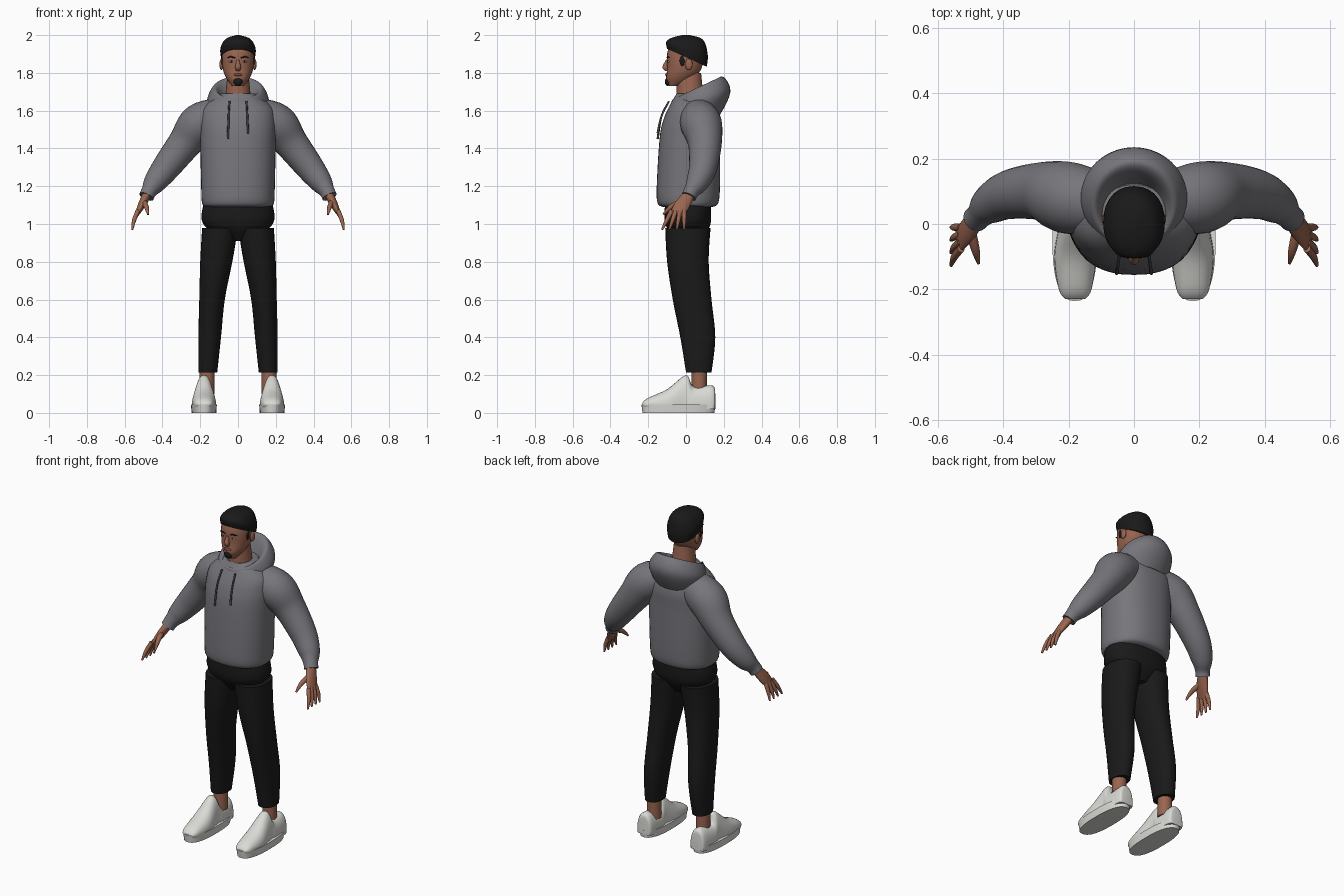
import bpy, bmesh, math
from mathutils import Vector

default_cube = bpy.data.objects.get("Cube")
if default_cube:
    bpy.data.objects.remove(default_cube)

X_AXIS, Y_AXIS, Z_AXIS = Vector((1, 0, 0)), Vector((0, 1, 0)), Vector((0, 0, 1))


def make_material(name, *colour):
    material = bpy.data.materials.new(name)
    material.use_nodes = True
    material.diffuse_color = (*colour, 1)
    for node in material.node_tree.nodes:
        if node.type == 'BSDF_PRINCIPLED':
            node.inputs["Base Color"].default_value = (*colour, 1)
    return material


SKIN = make_material("brown_skin", .32, .13, .08)
LIP = make_material("lip_brown", .2, .07, .05)
HAIR = make_material("black_hair", .01, .01, .01)
FLEECE = make_material("grey_fleece", .18, .18, .2)
CORD = make_material("dark_grey_cord", .07, .07, .08)
CLOTH = make_material("black_cloth", .01, .01, .01)
LEATHER = make_material("off_white_leather", .7, .7, .67)
EYE_WHITE = make_material("eye_white", .5, .5, .5)


def finish(name, bm, material):
    """Turn the bmesh into a smooth object whose hard edges stay sharp."""
    bmesh.ops.recalc_face_normals(bm, faces=bm.faces)
    mesh = bpy.data.meshes.new(name)
    bm.to_mesh(mesh)
    bm.free()
    mesh.materials.append(material)
    part = bpy.data.objects.new(name, mesh)
    bpy.context.collection.objects.link(part)
    bpy.ops.object.select_all(action='DESELECT')
    part.select_set(True)
    bpy.context.view_layer.objects.active = part
    bpy.ops.object.shade_smooth_by_angle(angle=math.radians(50))


def smooth_rows(rows, steps):
    """Pass a cubic curve through every value of the rows."""
    result = []
    last = len(rows) - 1
    for index in range(last):
        start, end = rows[index], rows[index + 1]
        start_slope = (end - rows[max(index - 1, 0)]) / 2
        end_slope = (rows[min(index + 2, last)] - start) / 2
        for step in range(steps):
            t = step / steps
            blend = t * t * (3 - 2 * t)
            curve = start.lerp(end, blend)
            curve += start_slope * (t * (1 - t) * (1 - t)) - end_slope * (t * t * (1 - t))
            result.append(curve)
    return result + [rows[last]]


def power_wave(value, power):
    return math.copysign(abs(value) ** (2 / power), value)


def full_row(x, y, z, width, depth=None, tilt=0):
    return Vector((x, y, z, width, width if depth is None else depth, tilt))


def tube(name, material, rows, side=1, ref=Y_AXIS, axis=None, power=2, segments=28, steps=5, floor=0):
    """Loft rings; a row is a centre, a side radius, a radius along ref and a tilt."""
    rows = smooth_rows([full_row(*row) for row in rows], steps)
    centres = [Vector((side * row[0], row[1], row[2])) for row in rows]
    bm = bmesh.new()
    rings = []
    for index, (row, centre) in enumerate(zip(rows, centres)):
        following = centres[min(index + 1, len(rows) - 1)]
        tangent = axis or (following - centres[max(index - 1, 0)]).normalized()
        along = (ref - tangent * ref.dot(tangent)).normalized()
        across = tangent.cross(along)
        ring = []
        for corner in range(segments):
            angle = math.tau * corner / segments
            depth = power_wave(math.cos(angle), power) * row[4]
            width = power_wave(math.sin(angle), power) * row[3]
            point = centre + along * depth + across * width + Z_AXIS * (depth * row[5])
            point.z = max(point.z, floor)
            ring.append(bm.verts.new(point))
        rings.append(ring)
    for lower, upper in zip(rings, rings[1:]):
        for corner in range(segments):
            bm.faces.new((lower[corner - 1], lower[corner], upper[corner], upper[corner - 1]))
    bm.faces.new(rings[0])
    bm.faces.new(rings[-1])
    finish(name, bm, material)


def stack(name, material, rows, **options):
    """Loft level sections; a row is height, inner x, outer x, front, back and tilt."""
    sections = []
    for z, inner, outer, front, back, *tilt in rows:
        middle = ((inner + outer) / 2, (front + back) / 2, z)
        sections.append((*middle, (outer - inner) / 2, (back - front) / 2, *tilt))
    tube(name, material, sections, axis=Z_AXIS, **options)


def centred_stack(name, material, rows, **options):
    """Loft level sections given by height, half width, front, back and tilt."""
    stack(name, material, [(z, -half, half, *rest) for z, half, *rest in rows], **options)


def ball(name, material, centre, size, side=1):
    bm = bmesh.new()
    bmesh.ops.create_uvsphere(bm, u_segments=20, v_segments=12, radius=1)
    bmesh.ops.scale(bm, vec=size, verts=bm.verts)
    x, y, z = centre
    bmesh.ops.translate(bm, vec=(side * x, y, z), verts=bm.verts)
    finish(name, bm, material)


# Head, neck and hair
centred_stack("head", SKIN, [
    (1.73, .03, -.09, -.04), (1.77, .06, -.105, .04), (1.82, .08, -.1, .08),
    (1.9, .085, -.1, .1), (1.95, .07, -.08, .09), (1.97, .03, -.03, .04)], power=2.2)
centred_stack("neck", SKIN, [(1.6, .075, -.05, .1), (1.8, .055, -.05, .08)])
centred_stack("hair", HAIR, [
    (1.88, .09, -.1, .11, -.45), (1.93, .093, -.105, .115, -.3),
    (1.98, .065, -.08, .09, -.05), (2, .01, -.02, .02)], power=2.2)

# Nose, mouth and beard
tube("nose", SKIN, [(0, -.1, 1.87, .006), (0, -.11, 1.83, .015), (0, -.1, 1.81, .01)], axis=Z_AXIS)
ball("lips", LIP, (0, -.1, 1.79), (.024, .01, .008))
ball("goatee", HAIR, (0, -.096, 1.753), (.024, .016, .022))

# Hoodie body, hood and seat of the trousers
centred_stack("hoodie_body", FLEECE, [
    (1.09, .17, -.12, .14), (1.11, .19, -.15, .17), (1.2, .195, -.155, .18), (1.45, .2, -.14, .18),
    (1.55, .2, -.12, .18), (1.62, .18, -.09, .16), (1.69, .09, -.05, .12)], power=2.3, segments=40)
centred_stack("hood", FLEECE, [
    (1.59, .15, -.06, .18, -.1), (1.66, .163, -.075, .235, .25), (1.715, .135, -.075, .2, .45),
    (1.71, .11, -.06, .16, .45), (1.65, .08, -.04, .12, .3)], segments=40)
centred_stack("trouser_seat", CLOTH, [
    (.91, .05, -.05, .08), (1, .185, -.11, .13), (1.12, .18, -.11, .13)], power=2.3)

for label, side in (("left", 1), ("right", -1)):
    # Eye, brow, ear and sideburn
    ball(label + "_eye", EYE_WHITE, (.034, -.092, 1.86), (.013, .006, .006), side)
    ball(label + "_iris", HAIR, (.034, -.096, 1.86), (.005, .004, .005), side)
    tube(label + "_eyebrow", HAIR, [(.015, -.099, 1.88, .003), (.04, -.097, 1.885, .004),
                                    (.057, -.088, 1.88, .002)], side, ref=Z_AXIS)
    ball(label + "_ear", SKIN, (.088, .015, 1.845), (.01, .02, .03), side)
    ball(label + "_sideburn", HAIR, (.08, -.02, 1.865), (.008, .014, .03), side)

    # Drawstring, hanging lower on the right
    cord_end = 1.465 + side * .015
    tube(label + "_drawstring", CORD, [(.045, -.09, 1.65, .005), (.05, -.13, 1.57, .005),
                                       (.053, -.15, cord_end, .006)], side)

    # Sleeve narrowing into the cuff
    tube(label + "_sleeve", FLEECE, [
        (.08, .06, 1.58, .09), (.2, .08, 1.53, .11), (.28, .1, 1.43, .09), (.38, .09, 1.3, .075),
        (.44, .06, 1.22, .06), (.47, .03, 1.175, .042), (.485, .015, 1.145, .04)], side)

    # Palm, four evenly fanned fingers and thumb
    tube(label + "_palm", SKIN, [(.48, .02, 1.16, .024, .03), (.51, -.02, 1.1, .02, .04),
                                 (.535, -.05, 1.05, .01, .036)], side)
    for order, finger in enumerate(("little", "ring", "middle", "index")):
        knuckle = -.01 - order * .022
        reach = order * -.017
        tube(f"{label}_{finger}_finger", SKIN, [
            (.53, knuckle, 1.07, .012), (.55, knuckle + reach / 2, 1.02, .011),
            (.56, knuckle + reach, .97, .005)], side, segments=12)
    tube(label + "_thumb", SKIN, [(.5, -.02, 1.12, .016), (.485, -.08, 1.09, .013),
                                  (.476, -.12, 1.05, .005)], side, ref=X_AXIS, segments=12)

    # Tapered trouser leg and bare ankle
    stack(label + "_trouser_leg", CLOTH, [
        (.215, .11, .21, 0, .135), (.4, .09, .21, -.03, .155), (.6, .07, .205, -.07, .135),
        (.8, .03, .2, -.1, .12), (.98, 0, .19, -.11, .13)], side=side, power=2.2)
    tube(label + "_ankle", SKIN, [(.165, .07, .1, .04), (.165, .07, .25, .04)], side)

    # Flat sole, then the upper as front-to-back sections of half width and height
    stack(label + "_shoe_sole", LEATHER, [(0, .115, .245, -.23, .15), (.045, .112, .25, -.236, .156)],
          side=side, power=2.5, segments=40, steps=1)
    sections = [(-.23, .03, .055), (-.2, .05, .08), (-.1, .064, .125), (0, .05, .2),
                (.04, .055, .14), (.14, .048, .145), (.155, .03, .1)]
    tube(label + "_shoe_upper", LEATHER, [
        (.18, y, .045, width, height - .045) for y, width, height in sections],
        side, ref=Z_AXIS, axis=Y_AXIS, power=2.2, floor=.02)
